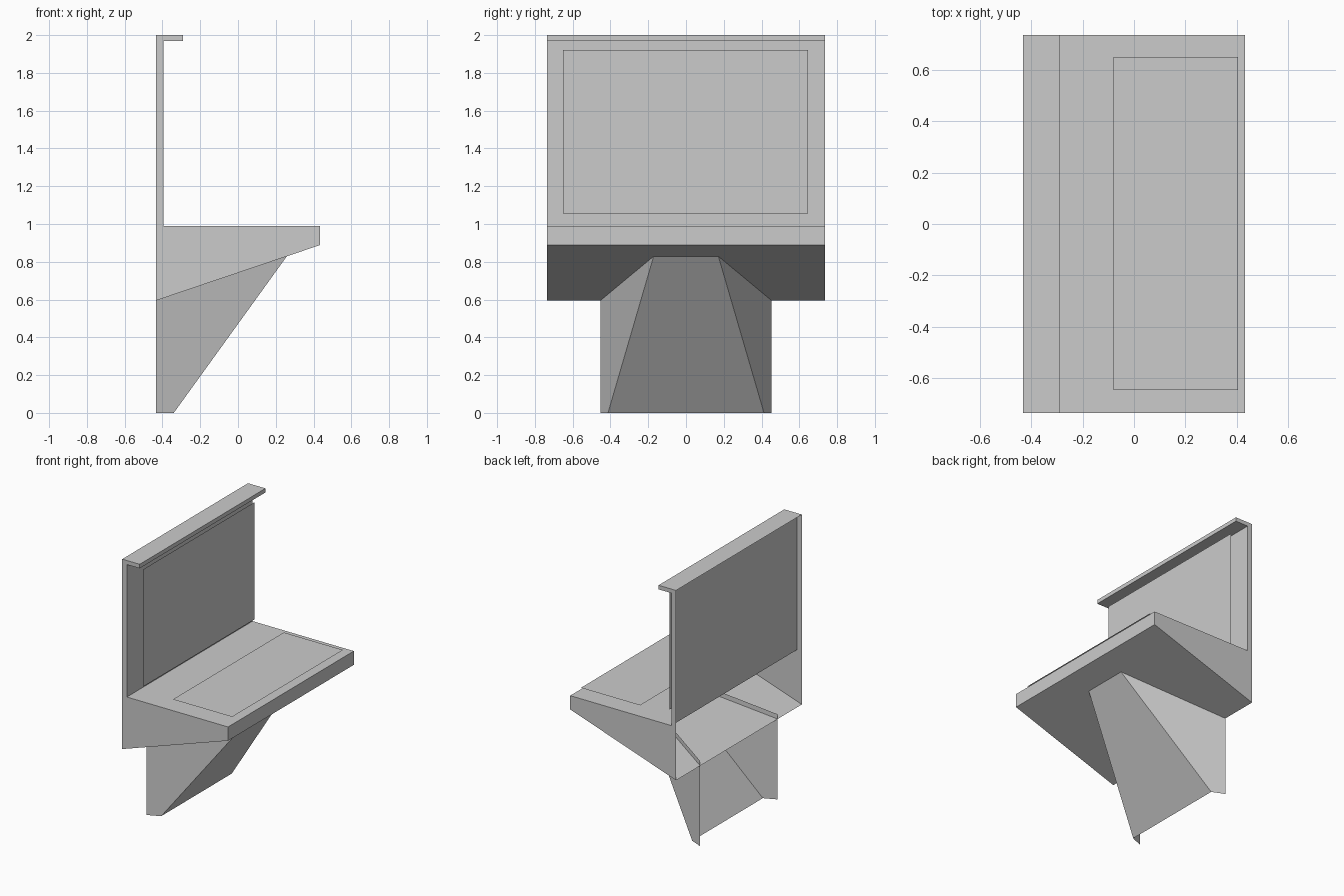
import bpy
import bmesh
from mathutils import Vector

cube = bpy.data.objects.get("Cube")
if cube:
    bpy.data.objects.remove(cube, do_unlink=True)

# One plain grey for everything
grey = bpy.data.materials.new("plain_grey")
grey.use_nodes = True
colour = (0.6, 0.6, 0.6, 1)
grey.diffuse_color = colour
grey.node_tree.nodes["Principled BSDF"].inputs["Base Color"].default_value = colour


def make_object(name, bm):
    mesh = bpy.data.meshes.new(name)
    bm.to_mesh(mesh)
    bm.free()
    mesh.materials.append(grey)
    obj = bpy.data.objects.new(name, mesh)
    bpy.context.collection.objects.link(obj)
    return obj


def add_face(bm, points, outward):
    """Add one flat face whose normal points towards outward."""
    face = bm.faces.new([bm.verts.new(p) for p in points])
    face.normal_update()
    if face.normal.dot(Vector(outward)) < 0:
        face.normal_flip()


def weld(bm):
    bmesh.ops.remove_doubles(bm, verts=bm.verts, dist=0.0005)


BACK, HALF = -0.433, 0.735

# Console shell: an L-shaped side profile swept across y, open at the back
profile = [(BACK, 2.0), (-0.29, 2.0), (-0.29, 1.97), (-0.395, 1.97),
           (-0.395, 0.99), (0.433, 0.99), (0.433, 0.888), (BACK, 0.595)]
bm = bmesh.new()
for (x0, z0), (x1, z1) in zip(profile, profile[1:]):
    add_face(bm, [(x0, -HALF, z0), (x1, -HALF, z1), (x1, HALF, z1), (x0, HALF, z0)],
             (z0 - z1, 0, x1 - x0))
for side in (-1, 1):
    add_face(bm, [(x, side * HALF, z) for x, z in profile], (0, side, 0))
weld(bm)
make_object("console_shell", bm)

# Pedestal: slanted front and two flared sides, open at back, top and bottom
bm = bmesh.new()
rim = [(BACK, 0.453, 0.63), (BACK, 0.453, 0), (-0.34, 0.413, 0), (0.294, 0.157, 0.878)]
for side in (-1, 1):
    add_face(bm, [(x, side * y, z) for x, y, z in rim], (0.4, side, 0))
front = rim[2:]
add_face(bm, front + [(x, -y, z) for x, y, z in reversed(front)], (1, 0, -0.7))
weld(bm)
make_object("pedestal", bm)

# Thin single-sided panels floating just off the shell
bm = bmesh.new()
add_face(bm, [(-0.32, y, z) for y, z in
              ((-0.65, 1.055), (0.647, 1.055), (0.647, 1.922), (-0.65, 1.922))], (1, 0, 0))
make_object("screen_panel", bm)

bm = bmesh.new()
add_face(bm, [(x, y, 1.023) for x, y in
              ((-0.08, -0.647), (0.405, -0.647), (0.405, 0.65), (-0.08, 0.65))], (0, 0, 1))
make_object("desk_panel", bm)
